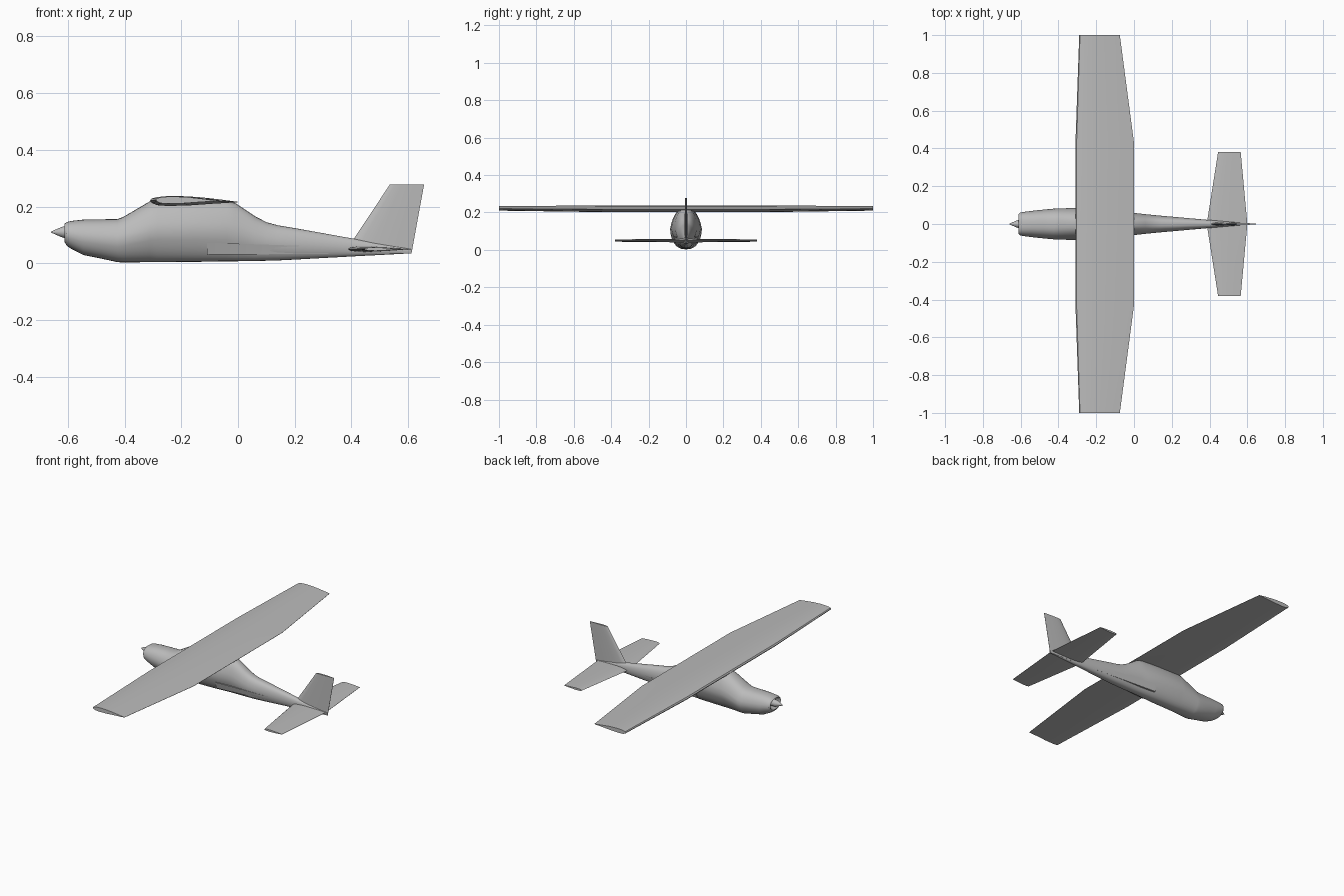
import bpy, bmesh, math

grey = bpy.data.materials.new("light grey")
grey.diffuse_color = (0.5, 0.5, 0.5, 1)


def loft(name, rings, angle=35):
    """Skin a list of closed rings and cap both ends."""
    bm = bmesh.new()
    loops = [[bm.verts.new(p) for p in ring] for ring in rings]
    n = len(loops[0])
    for a, b in zip(loops, loops[1:]):
        for i in range(n):
            j = (i + 1) % n
            bm.faces.new((a[i], a[j], b[j], b[i]))
    bm.faces.new(loops[0])
    bm.faces.new(loops[-1])
    bmesh.ops.recalc_face_normals(bm, faces=bm.faces)
    mesh = bpy.data.meshes.new(name)
    bm.to_mesh(mesh)
    bm.free()
    mesh.materials.append(grey)
    ob = bpy.data.objects.new(name, mesh)
    bpy.context.collection.objects.link(ob)
    bpy.ops.object.select_all(action='DESELECT')
    ob.select_set(True)
    bpy.context.view_layer.objects.active = ob
    bpy.ops.object.shade_smooth_by_angle(angle=math.radians(angle))
    return ob


def body_ring(x, top, bottom, half, power=2.6, count=32):
    """Rounded section, narrower towards the roof when it is tall."""
    mid, h = (top + bottom) / 2, (top - bottom) / 2
    ring = []
    for i in range(count):
        a = 2 * math.pi * i / count
        c, s = math.cos(a), math.sin(a)
        y = half * math.copysign(abs(c) ** (2 / power), c)
        z = h * math.copysign(abs(s) ** (2 / power), s)
        if z > 0:
            y *= 1 - 0.25 * (z / h) * min(1, h / 0.11)
        else:
            y *= 1 + 0.3 * (z / h) * min(1, h / 0.11)
        ring.append((x, y, mid + z))
    return ring


# Fuselage: x, top, bottom, half width (starts with a recessed nose opening)
sections = [
    (-0.585, 0.132, 0.088, 0.035), (-0.605, 0.138, 0.080, 0.044),
    (-0.611, 0.140, 0.074, 0.052), (-0.604, 0.145, 0.062, 0.060),
    (-0.590, 0.149, 0.052, 0.063), (-0.545, 0.154, 0.029, 0.069),
    (-0.480, 0.155, 0.016, 0.076), (-0.425, 0.156, 0.004, 0.081),
    (-0.405, 0.163, 0.003, 0.082), (-0.310, 0.219, 0.004, 0.085),
    (-0.285, 0.224, 0.004, 0.085), (-0.150, 0.224, 0.005, 0.079),
    (-0.040, 0.220, 0.007, 0.065), (-0.010, 0.213, 0.007, 0.060),
    (0.060, 0.166, 0.008, 0.052), (0.100, 0.145, 0.009, 0.048),
    (0.140, 0.134, 0.010, 0.044), (0.200, 0.124, 0.013, 0.039),
    (0.400, 0.088, 0.024, 0.021), (0.610, 0.050, 0.035, 0.004),
]
loft("fuselage", [body_ring(*s) for s in sections])

# Flat-sided tail boom that forms the side ridges
boom = [(-0.11, 0.072, 0.030, 0.067), (0.0, 0.069, 0.031, 0.057),
        (0.39, 0.056, 0.034, 0.021), (0.612, 0.049, 0.035, 0.004)]
loft("tail_boom", [[(x, -w, t), (x, w, t), (x, w * 0.8, b), (x, -w * 0.8, b)]
                   for x, t, b, w in boom])

# Propeller spinner
spinner = [(-0.660, 0.001), (-0.645, 0.008), (-0.622, 0.018), (-0.615, 0.020), (-0.58, 0.020)]
loft("spinner", [[(x, r * math.cos(a), 0.110 + r * math.sin(a))
                  for a in [2 * math.pi * i / 20 for i in range(20)]]
                 for x, r in spinner])

# Aerofoils: fraction of chord, height as fraction of thickness
wing_foil = [(0, 0.55), (0.02, 0.76), (0.08, 0.90), (0.2, 1.0), (0.35, 1.0), (0.55, 0.9),
             (0.78, 0.68), (1, 0.42), (1, 0.38), (0.7, 0.22), (0.45, 0.06),
             (0.2, 0.0), (0.08, 0.08), (0.02, 0.30)]
tail_foil = [(0, 0), (0.04, 0.28), (0.15, 0.45), (0.35, 0.5), (0.7, 0.3), (1, 0.04),
             (1, -0.04), (0.7, -0.3), (0.35, -0.5), (0.15, -0.45), (0.04, -0.28)]


def span(stations):
    """Mirror half-span stations to both sides."""
    return [(-y, *s) for y, *s in reversed(stations)] + [s for s in stations if s[0] > 0]


# Main wing: y, leading x, trailing x, bottom z, thickness
wing = span([(0, -0.31, 0.0, 0.202, 0.035), (0.43, -0.31, 0.0, 0.202, 0.035),
             (1.0, -0.29, -0.075, 0.210, 0.025)])
loft("wing", [[(a + (b - a) * u, y, z + t * v) for u, v in wing_foil]
              for y, a, b, z, t in wing])

# Tailplane: y, leading x, trailing x, middle z, thickness
tailplane = span([(0, 0.385, 0.60, 0.050, 0.020), (0.38, 0.445, 0.565, 0.050, 0.012)])
loft("tailplane", [[(a + (b - a) * u, y, z + t * v) for u, v in tail_foil]
                   for y, a, b, z, t in tailplane])

# Fin: leading point, trailing point, thickness
fin = [((0.375, 0.036), (0.612, 0.036), 0.018), ((0.535, 0.277), (0.656, 0.277), 0.011)]
loft("fin", [[(a[0] + (b[0] - a[0]) * u, t * v, a[1] + (b[1] - a[1]) * u)
              for u, v in tail_foil] for a, b, t in fin])
